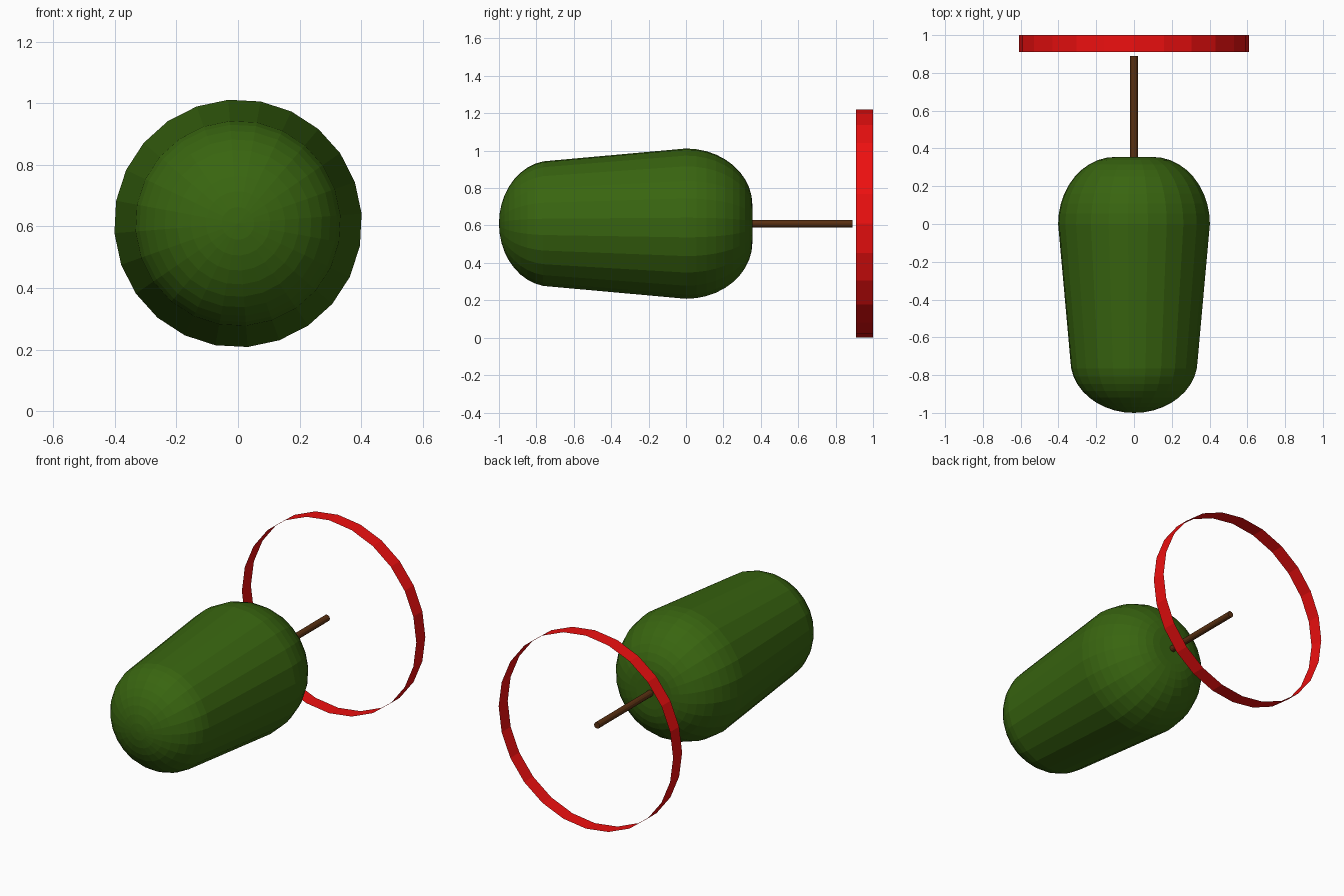
import bpy, bmesh, math

if "Cube" in bpy.data.objects:
    bpy.data.objects.remove(bpy.data.objects["Cube"])

AXIS_Z = 0.61   # height of the shared axis, which runs along y


def lathe(name, profile, sides, colour, offset=0.0):
    """Revolve (y, radius) points about the y axis; radius 0 closes to a point."""
    bm = bmesh.new()
    rings = []
    for y, r in profile:
        if r < 1e-5:
            rings.append([bm.verts.new((0, y, AXIS_Z))])
            continue
        angles = [math.radians(offset) + 2 * math.pi * i / sides for i in range(sides)]
        rings.append([bm.verts.new((r * math.cos(a), y, AXIS_Z + r * math.sin(a))) for a in angles])
    for a, b in zip(rings, rings[1:]):
        for i in range(sides):
            j = (i + 1) % sides
            corners = [a[i % len(a)], a[j % len(a)], b[j % len(b)], b[i % len(b)]]
            bm.faces.new(list(dict.fromkeys(corners)))
    bmesh.ops.recalc_face_normals(bm, faces=bm.faces)
    mesh = bpy.data.meshes.new(name)
    bm.to_mesh(mesh)
    bm.free()
    mat = bpy.data.materials.new(name + "_colour")
    mat.diffuse_color = (*colour, 1)
    mat.use_nodes = True
    mat.node_tree.nodes["Principled BSDF"].inputs["Base Color"].default_value = mat.diffuse_color
    mesh.materials.append(mat)
    obj = bpy.data.objects.new(name, mesh)
    bpy.context.collection.objects.link(obj)
    return obj


def quarter(t):
    return math.cos(t * math.pi / 2), math.sin(t * math.pi / 2)


# Body: rounded nose, gentle taper, rounded shoulder with a flat back
STEPS = 10
body = []
for k in range(STEPS + 1):
    c, s = quarter(k / STEPS)
    body.append((-0.72 - 0.28 * c, 0.338 * s))
for k in range(STEPS + 1):
    c, s = quarter(k / STEPS)
    body.append((0.355 * s, 0.10 + 0.303 * c))
body.append((0.355, 0))
lathe("body", body, 24, (0.04, 0.13, 0.005), 4.5)

# Rod: thin closed cylinder out of the back
lathe("rod", [(0.34, 0), (0.34, 0.02), (0.89, 0.02), (0.89, 0)], 12, (0.10, 0.03, 0.006))

# Hoop: open band with no thickness around the rod's end
lathe("hoop", [(0.91, 0.61), (1.0, 0.61)], 24, (0.85, 0.005, 0.005))
